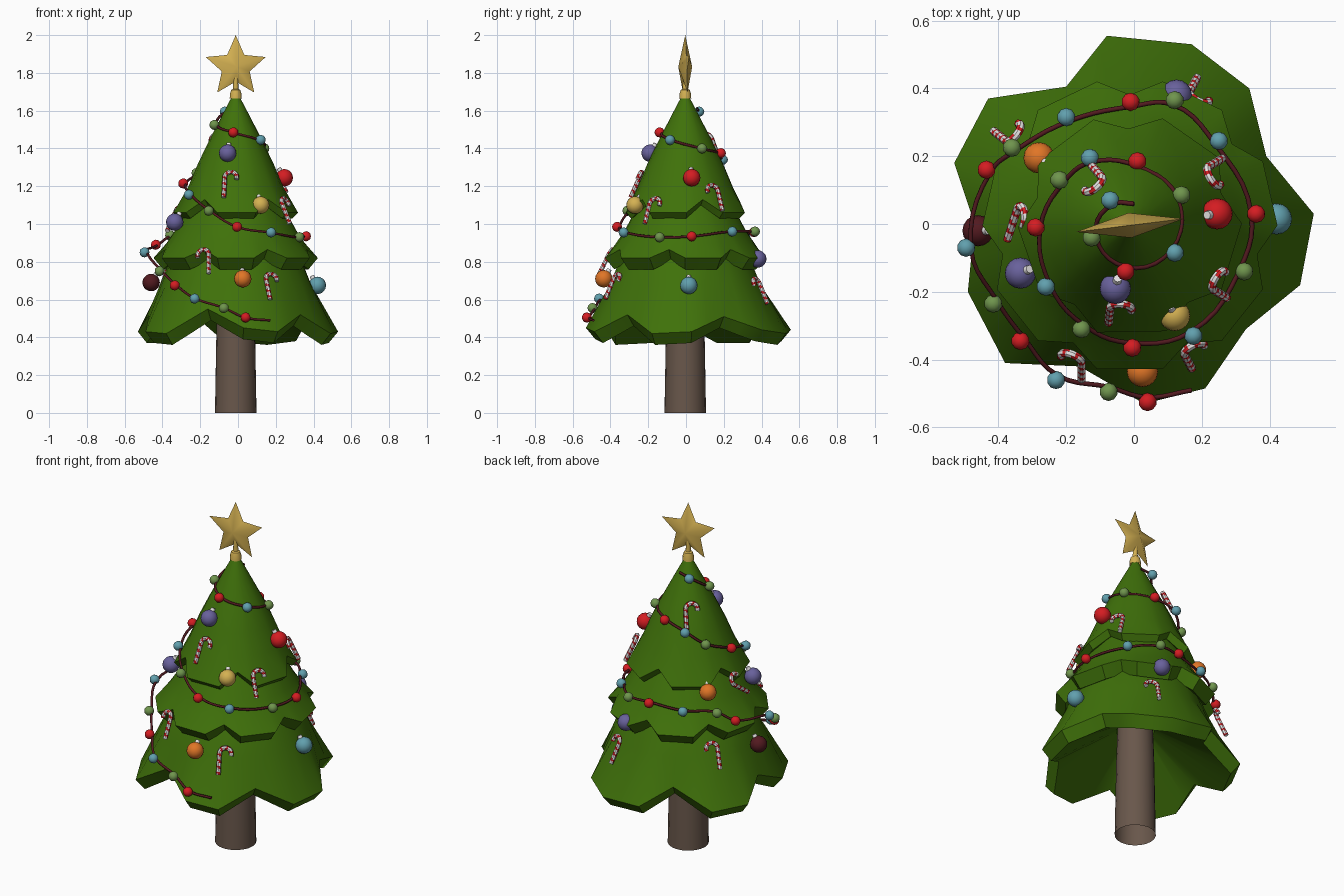
import bpy, bmesh, math
from math import sin, cos, pi, radians
from mathutils import Vector, Matrix

if "Cube" in bpy.data.objects:
    bpy.data.objects.remove(bpy.data.objects["Cube"])

CX, CY = -0.012, -0.004


def mat(name, r, g, b):
    m = bpy.data.materials.new(name)
    m.diffuse_color = (r, g, b, 1)
    m.use_nodes = True
    m.node_tree.nodes["Principled BSDF"].inputs["Base Color"].default_value = m.diffuse_color
    return m


GREEN = mat("needle_green", .05, .165, .003)
BROWN = mat("bark_brown", .14, .095, .07)
GOLD = mat("gold", .66, .44, .085)
RED = mat("red", .66, .012, .016)
TEAL = mat("teal", .12, .35, .42)
PURPLE = mat("purple", .14, .12, .33)
ORANGE = mat("orange", .75, .18, .02)
LEAF = mat("soft_green", .16, .30, .075)
MAROON = mat("maroon", .085, .01, .014)
WHITE = mat("white", .85, .83, .83)


def finish(bm, name, mats, smooth=40):
    bmesh.ops.recalc_face_normals(bm, faces=bm.faces)
    me = bpy.data.meshes.new(name)
    bm.to_mesh(me)
    bm.free()
    for m in mats:
        me.materials.append(m)
    ob = bpy.data.objects.new(name, me)
    bpy.context.collection.objects.link(ob)
    bpy.ops.object.select_all(action='DESELECT')
    ob.select_set(True)
    bpy.context.view_layer.objects.active = ob
    bpy.ops.object.shade_smooth_by_angle(angle=radians(smooth))
    return ob


def loft(bm, rings):
    """Bridge rings of points with quads; returns faces as [ring][side]."""
    vs = [[bm.verts.new(p) for p in r] for r in rings]
    n = len(rings[0])
    return [[bm.faces.new((a[j], a[(j + 1) % n], b[(j + 1) % n], b[j])) for j in range(n)]
            for a, b in zip(vs, vs[1:])], vs


def circle(r, z, n=20):
    return [(CX + r * cos(2 * pi * j / n), CY + r * sin(2 * pi * j / n), z) for j in range(n)]


def turned(name, profile, m, n=20):
    bm = bmesh.new()
    loft(bm, [circle(r, z, n) for r, z in profile])
    return finish(bm, name, [m])


# trunk, open below
turned("trunk", [(.11, 0), (.102, .45), (.09, .8)], BROWN)


# foliage tiers: round rings, then a lobed rim, a thick lip and a hollow underside
def lobes(n, phase, r_low, r_notch, z_low, z_notch):
    pts = []
    for i in range(n):
        for off, r, z in ((-.25, r_low, z_low), (.25, r_low, z_low), (.5, r_notch, z_notch)):
            a = radians(phase) + 2 * pi * (i + off) / n
            pts.append(Vector((CX + r * cos(a), CY + r * sin(a), z)))
    return pts


def tier(name, profile, rim, lip_in, lip_down, inner):
    full = []
    for a, b in zip(rim, rim[1:] + rim[:1]):
        full += [a, (a + b) / 2]
    axis = Vector((CX, CY, 0))
    dirs = [Vector((p.x - CX, p.y - CY, 0)).normalized() for p in full]

    def ring(r, z):
        return [axis + d * r + Vector((0, 0, z)) for d in dirs]
    lip = [p - d * lip_in - Vector((0, 0, lip_down)) for p, d in zip(full, dirs)]
    bm = bmesh.new()
    loft(bm, [ring(r, z) for r, z in profile] + [full, lip, ring(*inner)])
    return finish(bm, name, [GREEN])


tier("top_tier", [(.012, 1.69), (.075, 1.57), (.142, 1.44), (.2, 1.32), (.25, 1.2)],
     lobes(5, 271, .33, .285, 1.06, 1.13), .03, .03, (.1, 1.16))
tier("middle_tier", [(.19, 1.2), (.25, 1.1), (.318, .97), (.365, .9)],
     lobes(7, 270, .435, .385, .82, .865), .05, .06, (.12, .92))
base = [(-.08, .555, .44), (.17, .53, .42), (.34, .40, .44), (.39, .20, .51),
        (.53, .03, .43), (.49, -.18, .42), (.33, -.31, .52),
        (.21, -.485, .43), (.03, -.53, .45), (-.16, -.42, .55),
        (-.38, -.41, .42), (-.49, -.20, .43), (-.47, 0, .52),
        (-.53, .18, .43), (-.43, .37, .43), (-.20, .405, .53)]
tier("bottom_tier", [(.25, .97), (.335, .84), (.4, .68)],
     [Vector(p) for p in base], .05, .06, (.1, .64))

# star with a softly shaded bulge front and back, on a small socket
bm = bmesh.new()
rot = Matrix.Rotation(radians(7), 3, 'Z')
org = Vector((CX, CY, 1.832))
rim = []
for i in range(10):
    r, a = (.168, .078)[i % 2], pi / 2 + i * pi / 5
    rim.append(bm.verts.new(org + rot @ Vector((r * cos(a), 0, r * sin(a)))))
for s in (-1, 1):
    c = bm.verts.new(org + rot @ Vector((0, s * .037, 0)))
    for i in range(10):
        bm.faces.new((rim[i], rim[(i + 1) % 10], c))
for e in bm.edges:
    if len(e.link_faces) == 2 and e.verts[0] in rim and e.verts[1] in rim:
        e.smooth = False
finish(bm, "star", [GOLD], 65)
turned("star_socket", [(.032, 1.665), (.03, 1.69), (.024, 1.71), (.014, 1.715), (.012, 1.79)], GOLD, 12)

# hanging balls, each with a small pale cap leaning towards the tree
balls = [("purple", PURPLE, -.055, -.19, 1.375), ("red", RED, .245, .03, 1.245),
         ("gold", GOLD, .12, -.27, 1.10), ("purple_left", PURPLE, -.335, -.145, 1.01),
         ("purple_back", PURPLE, .125, .38, .815), ("orange", ORANGE, .025, -.435, .71),
         ("orange_back", ORANGE, -.28, .195, 1.03), ("maroon", MAROON, -.46, -.02, .69),
         ("teal", TEAL, .42, .015, .675)]
for name, m, x, y, z in balls:
    bm = bmesh.new()
    pos = Vector((x, y, z))
    bmesh.ops.create_uvsphere(bm, u_segments=16, v_segments=10, radius=.046,
                              matrix=Matrix.Translation(pos))
    n = len(bm.faces)
    up = (Vector((0, 0, 1)) - Vector((x - CX, y - CY, 0)).normalized() * .6).normalized()
    q = up.to_track_quat('Z', 'Y').to_matrix().to_4x4()
    bmesh.ops.create_cone(bm, cap_ends=True, segments=10, radius1=.014, radius2=.012, depth=.02,
                          matrix=Matrix.Translation(pos + up * .049) @ q)
    bm.faces.ensure_lookup_table()
    for f in bm.faces[n:]:
        f.material_index = 1
    finish(bm, "ball_" + name, [m, WHITE])

# light string: bulbs in red, green, teal order with a wire just behind them
bulbs = [(.04, -.525, .505), (-.075, -.495, .555), (-.23, -.46, .605), (-.335, -.345, .675),
         (-.415, -.235, .75), (-.495, -.07, .85), (-.435, .16, .89), (-.36, .225, .94),
         (-.2, .315, .94), (-.01, .36, .957), (.12, .365, .96), (.25, .245, .96),
         (.36, .03, .935), (.325, -.14, .93), (.175, -.33, .955), (-.005, -.365, .985),
         (-.155, -.31, 1.07), (-.26, -.185, 1.155), (-.29, -.01, 1.215), (-.22, .13, 1.27),
         (-.13, .195, 1.34), (.01, .185, 1.375), (.14, .085, 1.40), (.12, -.085, 1.445),
         (-.025, -.14, 1.485), (-.125, -.04, 1.525), (-.07, .07, 1.595)]
for k, (name, m) in enumerate((("red", RED), ("green", LEAF), ("teal", TEAL))):
    bm = bmesh.new()
    for p in bulbs[k::3]:
        bmesh.ops.create_icosphere(bm, subdivisions=2, radius=.027, matrix=Matrix.Translation(p))
    finish(bm, "bulbs_" + name, [m])

path = [Vector((.17, -.49, .49))]
for p in bulbs:
    v = Vector(p)
    path.append(v - Vector((v.x - CX, v.y - CY, 0)).normalized() * .014)
path.append(Vector((0, .06, 1.61)))
cu = bpy.data.curves.new("light_wire", 'CURVE')
cu.dimensions = '3D'
cu.bevel_depth = .007
cu.bevel_resolution = 1
cu.resolution_u = 5
sp = cu.splines.new('BEZIER')
sp.bezier_points.add(len(path) - 1)
for bp, p in zip(sp.bezier_points, path):
    bp.co = p
    bp.handle_left_type = bp.handle_right_type = 'AUTO'
cu.materials.append(MAROON)
bpy.context.collection.objects.link(bpy.data.objects.new("light_wire", cu))


# candy canes: swept tube with spiral stripes, leaning along the foliage
def cane(name, x, y, z, hook, roll=0):
    out = Vector((x - CX, y - CY, 0)).normalized()
    side = Vector((-out.y, out.x, 0)) * hook
    up = (Vector((0, 0, 1)) - out * .45).normalized()
    nrm = side.cross(up).normalized()
    q = Matrix.Rotation(radians(roll), 3, nrm)
    side, up = q @ side, q @ up
    R, leg = .032, .115
    pts = [(-R, -.075 + leg * i / 14) for i in range(14)]
    for i in range(15):
        a = pi - pi * 1.1 * i / 14
        pts.append((R * cos(a), leg - .075 + R * sin(a)))
    c = [Vector((x, y, z)) + side * p[0] + up * p[1] for p in pts]
    rings = []
    for i, p in enumerate(c):
        t = (c[min(i + 1, len(c) - 1)] - c[max(i - 1, 0)]).normalized()
        b = t.cross(nrm)
        rings.append([p + (nrm * cos(j * pi / 4) + b * sin(j * pi / 4)) * .0125 for j in range(8)])
    bm = bmesh.new()
    faces, vs = loft(bm, rings)
    bm.faces.new(vs[0])
    bm.faces.new(vs[-1])
    for i, row in enumerate(faces):
        for j, f in enumerate(row):
            f.material_index = 1 if (2 * i + j) % 8 < 3 else 0
    finish(bm, name, [WHITE, RED])


for i, c in enumerate([(-.04, -.265, 1.21, 1), (.265, -.175, 1.07, 1), (.25, .15, 1.14, -1),
                       (.185, -.385, .67, 1), (.2, .39, .645, -1), (-.185, -.415, .80, -1, -10),
                       (-.345, -.01, 1.03, 1, 50), (-.13, .13, 1.41, 1), (-.37, .28, .71, -1)]):
    cane("candy_cane_%d" % (i + 1), *c)
